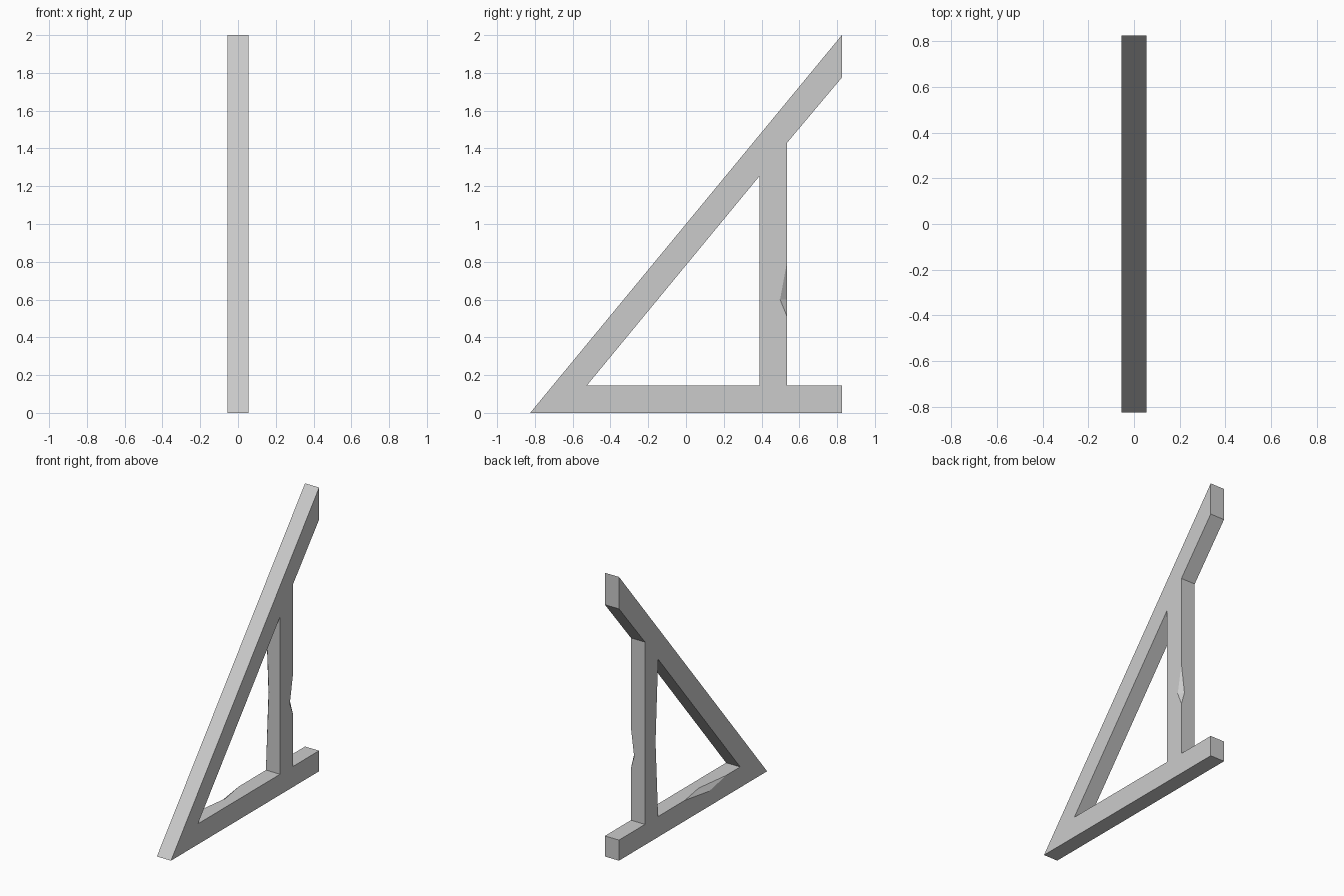
import bpy, bmesh
from mathutils import Vector

if "Cube" in bpy.data.objects:
    bpy.data.objects.remove(bpy.data.objects["Cube"])

HALF = 0.055  # half thickness of the timber


def make_object(name, bm):
    bmesh.ops.recalc_face_normals(bm, faces=bm.faces)
    mesh = bpy.data.meshes.new(name)
    bm.to_mesh(mesh)
    bm.free()
    obj = bpy.data.objects.new(name, mesh)
    bpy.context.collection.objects.link(obj)
    return obj


# Support frame: base rail, post and sloping beam sharing one side profile (y, z)
P = {
    "a": (-0.825, 0), "b": (0.825, 0), "c": (0.825, 0.145), "d": (0.535, 0.145),
    "e": (0.535, 1.43), "f": (0.825, 1.775), "g": (0.825, 2.0),
    "h": (-0.525, 0.145), "i": (0.39, 0.145), "j": (0.39, 1.255),
}
bm = bmesh.new()
verts = {k: bm.verts.new((-HALF, y, z)) for k, (y, z) in P.items()}
for outline in ("abcdih", "deji", "ahjefg"):  # base rail, post, beam
    bm.faces.new([verts[k] for k in outline])
ret = bmesh.ops.extrude_face_region(bm, geom=bm.faces[:], use_keep_orig=True)
moved = [v for v in ret["geom"] if isinstance(v, bmesh.types.BMVert)]
bmesh.ops.translate(bm, vec=(2 * HALF, 0, 0), verts=moved)
frame = make_object("support_frame", bm)


# Carved nicks: a and b lie on a timber edge, l and r on the two faces beside it
def nick(name, a, b, l, r):
    a, b, l, r = map(Vector, (a, b, l, r))
    mid = (l + r) / 2
    pts = [a + (a - mid) * 0.1, b + (b - mid) * 0.1, l + (l - r) * 0.5, r + (r - l) * 0.5]
    bm = bmesh.new()
    vs = [bm.verts.new(p) for p in pts]
    for tri in ((0, 1, 2), (0, 1, 3), (0, 2, 3), (1, 2, 3)):
        bm.faces.new([vs[k] for k in tri])
    cutter = make_object(name, bm)
    cutter.hide_render = True
    cutter.hide_viewport = True
    mod = frame.modifiers.new(name, "BOOLEAN")
    mod.operation = "DIFFERENCE"
    mod.solver = "EXACT"
    mod.object = cutter


nick("post_back_nick", (HALF, 0.535, 0.80), (HALF, 0.535, 0.51),
     (HALF, 0.498, 0.60), (0.03, 0.535, 0.60))
nick("post_front_nick", (-HALF, 0.39, 1.24), (-HALF, 0.39, 0.155),
     (-HALF, 0.418, 0.68), (-0.033, 0.39, 0.70))
nick("base_nick", (-HALF, 0.09, 0.145), (-HALF, -0.37, 0.145),
     (-HALF, -0.18, 0.106), (-0.021, -0.11, 0.145))
